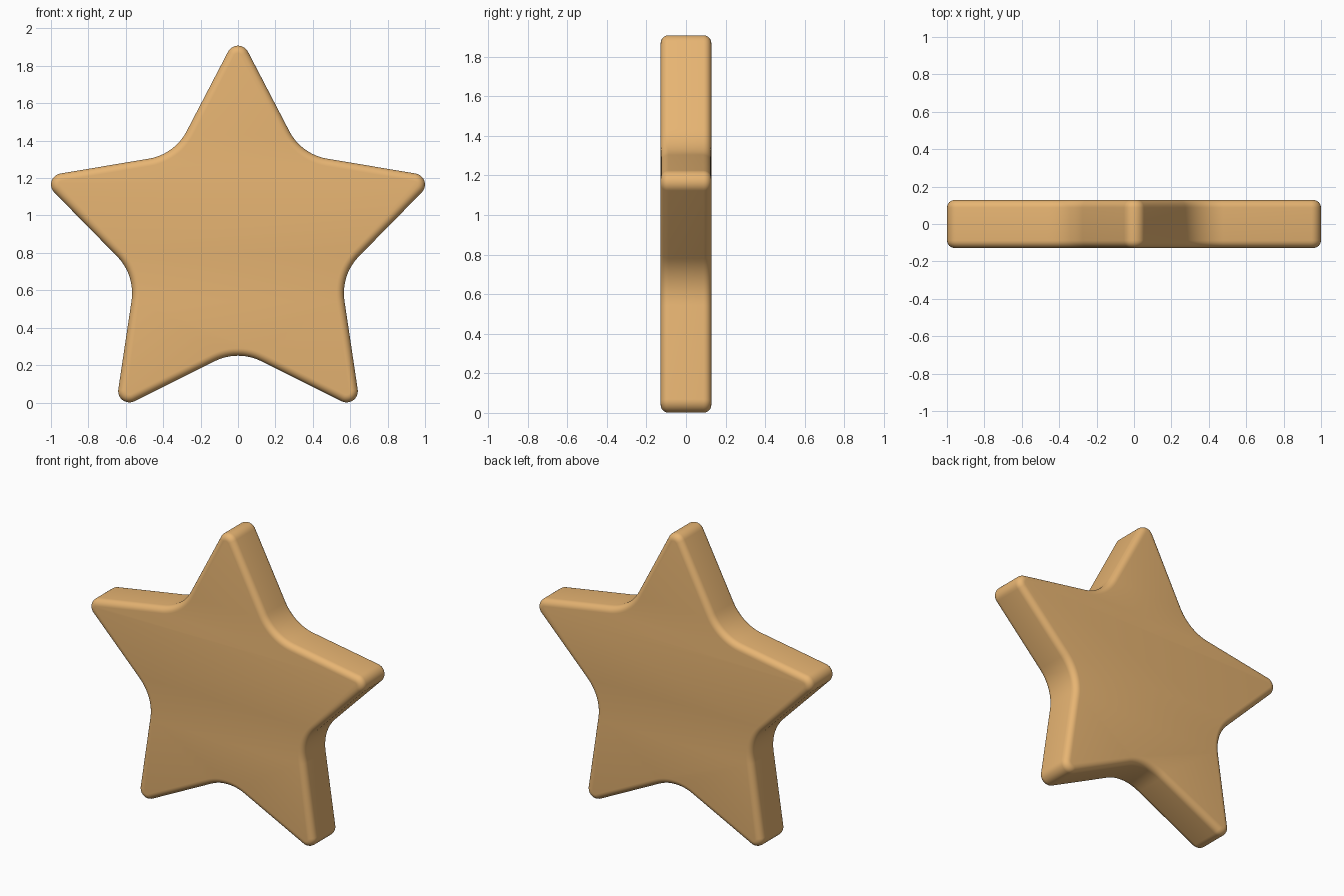
import bpy, bmesh
from math import radians, sin, cos, pi

if "Cube" in bpy.data.objects:
    bpy.data.objects.remove(bpy.data.objects["Cube"])

HALF = radians(27.5)          # half angle of each point
CZ = 0.86                     # star centre height
TIP_D, TIP_R = 0.988, 0.06    # tip rounding: centre distance, radius
VALLEY_R = 0.28               # rounding between the points
DEPTH, EDGE = 0.128, 0.04     # half thickness, edge rounding
STEPS = 12


def outline(inset):
    """Rounded star outline, moved inwards by inset."""
    pts = []
    side = HALF + radians(36)
    tip = TIP_D + TIP_R / sin(HALF)
    valley_d = tip * sin(HALF) / sin(side) + VALLEY_R / sin(side)

    def arc(axis, dist, radius, start, end):
        for i in range(STEPS + 1):
            a = start + (end - start) * i / STEPS
            pts.append((dist * cos(axis) + radius * cos(a),
                        CZ + dist * sin(axis) + radius * sin(a)))

    for k in range(5):
        a = pi / 2 + k * 2 * pi / 5
        v = a + pi / 5
        arc(a, TIP_D, TIP_R - inset, a - pi / 2 + HALF, a + pi / 2 - HALF)
        w = pi / 2 - side
        arc(v, valley_d, VALLEY_R + inset, v + pi + w, v + pi - w)
    return pts


# Cross-section of the rim: inset and depth, front to back
quarter = [(EDGE * (1 - sin(t)), -DEPTH + EDGE * (1 - cos(t)))
           for t in (i * pi / 12 for i in range(7))]
rim = quarter + [(i, -y) for i, y in reversed(quarter)]

# Star body: stacked outlines joined by a rim and closed by flat faces
bm = bmesh.new()
rings = [[bm.verts.new((x, y, z)) for x, z in outline(i)] for i, y in rim]
for r0, r1 in zip(rings, rings[1:]):
    n = len(r0)
    for j in range(n):
        k = (j + 1) % n
        bm.faces.new((r0[j], r0[k], r1[k], r1[j]))
bm.faces.new(rings[0])
bm.faces.new(rings[-1])
bmesh.ops.recalc_face_normals(bm, faces=bm.faces)
mesh = bpy.data.meshes.new("star")
bm.to_mesh(mesh)
bm.free()
star = bpy.data.objects.new("star", mesh)
bpy.context.collection.objects.link(star)

# Warm golden colour
mat = bpy.data.materials.new("gold")
mat.diffuse_color = (0.80, 0.46, 0.17, 1)
mat.use_nodes = True
mat.node_tree.nodes["Principled BSDF"].inputs["Base Color"].default_value = mat.diffuse_color
mesh.materials.append(mat)

bpy.context.view_layer.objects.active = star
star.select_set(True)
bpy.ops.object.shade_smooth_by_angle(angle=radians(30))
